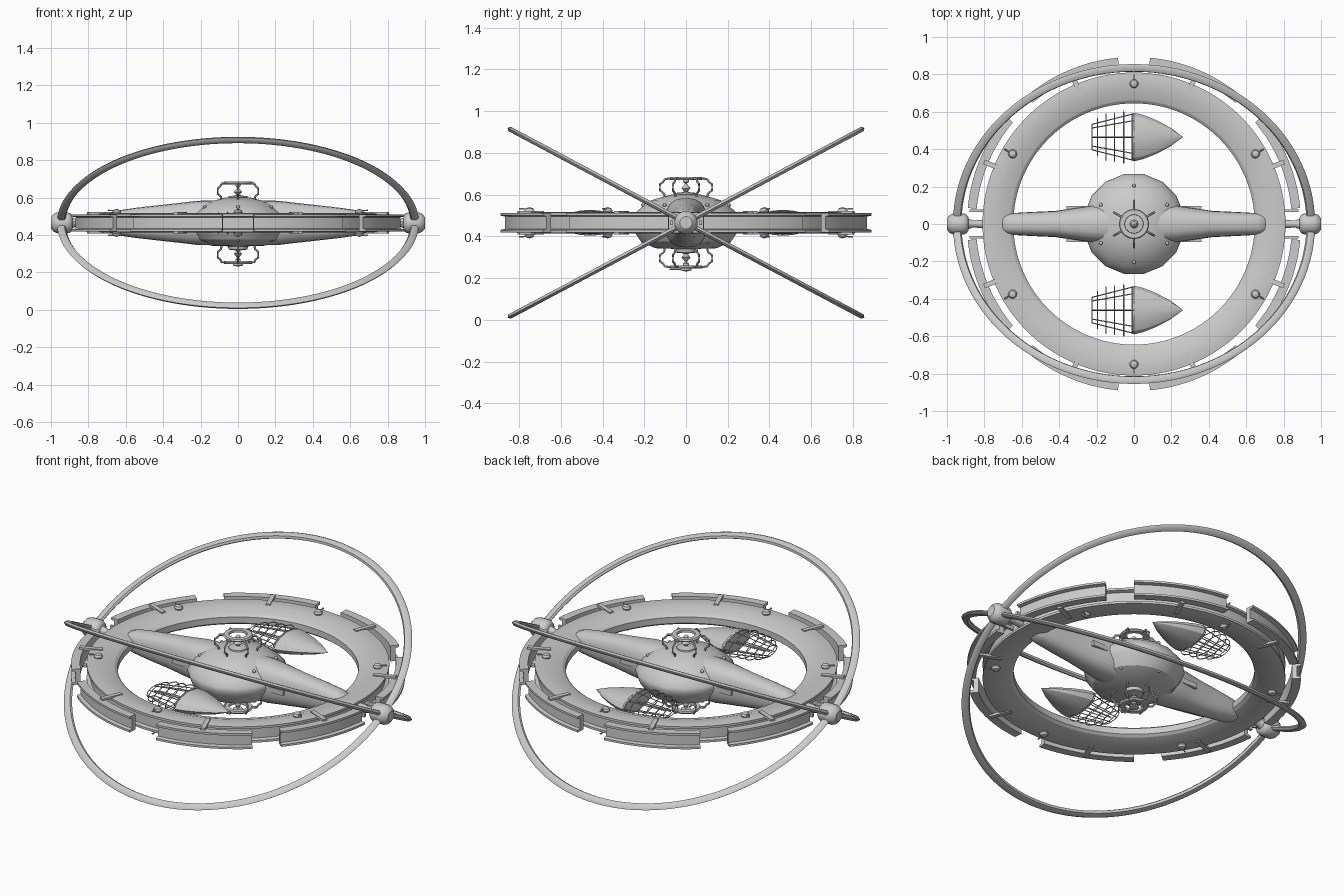
import bpy, bmesh, math
from math import sin, cos, radians, pi, tau
from mathutils import Vector, Matrix

cube = bpy.data.objects.get("Cube")
if cube:
    bpy.data.objects.remove(cube, do_unlink=True)

MID = 0.465  # height of the symmetry plane

grey = bpy.data.materials.new("hull grey")
grey.use_nodes = True
COLOUR = (0.6, 0.6, 0.6, 1)
grey.diffuse_color = COLOUR
grey.node_tree.nodes["Principled BSDF"].inputs["Base Color"].default_value = COLOUR


def finish(bm, name, matrix=None, angle=35):
    """Turn a bmesh into a shaded object placed relative to the mid plane."""
    if matrix:
        bm.transform(matrix)
    bmesh.ops.translate(bm, vec=(0, 0, MID), verts=bm.verts)
    bmesh.ops.recalc_face_normals(bm, faces=bm.faces)
    mesh = bpy.data.meshes.new(name)
    bm.to_mesh(mesh)
    bm.free()
    mesh.materials.append(grey)
    obj = bpy.data.objects.new(name, mesh)
    bpy.context.collection.objects.link(obj)
    bpy.ops.object.select_all(action='DESELECT')
    obj.select_set(True)
    bpy.context.view_layer.objects.active = obj
    bpy.ops.object.shade_smooth_by_angle(angle=radians(angle))
    return obj


def loft(bm, loops, closed):
    """Skin a row of equal vertex loops; cap the ends unless closed."""
    rows = [[bm.verts.new(p) for p in loop] for loop in loops]
    n = len(rows[0])
    pairs = list(zip(rows, rows[1:])) + ([(rows[-1], rows[0])] if closed else [])
    for a, b in pairs:
        for i in range(n):
            j = (i + 1) % n
            bm.faces.new((a[i], a[j], b[j], b[i]))
    if not closed:
        bm.faces.new(rows[0])
        bm.faces.new(rows[-1])


def sweep(bm, profile, start=0, end=360, steps=128):
    """Sweep a closed (radius, height) profile around z."""
    full = end - start >= 360
    loops = []
    for k in range(steps if full else steps + 1):
        a = radians(start + (end - start) * k / steps)
        loops.append([(r * cos(a), r * sin(a), z) for r, z in profile])
    loft(bm, loops, full)


def lathe(bm, profile, steps=16, matrix=Matrix()):
    """Revolve an open (radius, height) profile around z."""
    loops = [[matrix @ Vector((max(r, 0.0005) * cos(tau * k / steps),
                               max(r, 0.0005) * sin(tau * k / steps), z))
              for k in range(steps)] for r, z in profile]
    loft(bm, loops, False)


def tube(bm, points, radius, closed=False, sides=6):
    """Run a round tube along a list of points."""
    pts = [Vector(p) for p in points]
    loops = []
    for i, p in enumerate(pts):
        nxt = pts[(i + 1) % len(pts)] if closed else pts[min(i + 1, len(pts) - 1)]
        prv = pts[i - 1] if closed or i else p
        d = (nxt - prv).normalized()
        side = d.cross(Vector((0, 0, 1)) if abs(d.z) < 0.99 else Vector((1, 0, 0))).normalized()
        up = side.cross(d)
        loops.append([p + radius * (side * cos(tau * k / sides) + up * sin(tau * k / sides))
                      for k in range(sides)])
    loft(bm, loops, closed)


def box(bm, size, matrix):
    bmesh.ops.create_cube(bm, size=1, matrix=matrix @ Matrix.Diagonal((*size, 1)))


def spin(deg, axis='Z'):
    return Matrix.Rotation(radians(deg), 4, axis)


# Two tilted great rings with a pointed cross-section
for name, tilt in (("great_ring_a", 28), ("great_ring_b", -28)):
    bm = bmesh.new()
    sweep(bm, [(0.922, 0), (0.93, 0.012), (0.957, 0.012), (0.968, 0),
               (0.957, -0.012), (0.93, -0.012)], steps=160)
    finish(bm, name, spin(tilt, 'X'), 50)

# Pivot hubs, and the struts joining them to the main ring
for side, turn in (("left", 0), ("right", 180)):
    bm = bmesh.new()
    along_x = spin(turn) @ spin(90, 'Y')
    lathe(bm, [(0.035, 0.885), (0.05, 0.895), (0.056, 0.91), (0.056, 0.965),
               (0.048, 0.985), (0.03, 1.0)], 20, along_x)
    lathe(bm, [(0.012, 0.72), (0.022, 0.76), (0.024, 0.8), (0.018, 0.86),
               (0.03, 0.89)], 12, along_x)
    finish(bm, side + "_pivot_hub")

# Main flat ring with bevelled inner rim and grooved outer wall
bm = bmesh.new()
half = [(0.645, 0.018), (0.66, 0.03), (0.72, 0.05), (0.78, 0.052), (0.81, 0.048),
        (0.81, 0.035), (0.79, 0.03)]
sweep(bm, half + [(r, -z) for r, z in reversed(half)])
finish(bm, "main_ring", angle=20)

# Eight curved channel panels outside the ring
bm = bmesh.new()
half = [(0.845, 0.046), (0.893, 0.046), (0.893, 0.034), (0.872, 0.03)]
channel = half + [(r, -z) for r, z in reversed(half)]
for quarter in range(4):
    for a, b in ((5.5, 40), (50, 84.5)):
        sweep(bm, channel, quarter * 90 + a, quarter * 90 + b, 20)
finish(bm, "outer_panels")

# Radial brackets holding the panels, above and below
bm = bmesh.new()
for k in range(8):
    for z in (-0.05, 0.05):
        box(bm, (0.125, 0.026, 0.014), spin(22.5 + 45 * k) @ Matrix.Translation((0.805, 0, z)))
for k in (0, 180):
    for y in (-0.07, 0.07):
        box(bm, (0.1, 0.014, 0.02), spin(k) @ Matrix.Translation((0.83, y, 0)))
finish(bm, "panel_brackets")

# Small domed turrets, above and below, each with a short aerial
bm = bmesh.new()
for k in range(6):
    for flip in (0, 180):
        place = spin(30 + 60 * k) @ spin(flip, 'X') @ Matrix.Translation((0.75, 0, 0.045))
        lathe(bm, [(0.02, 0), (0.024, 0.012), (0.018, 0.024), (0, 0.03)], 12, place)
        tube(bm, [place @ Vector((0, 0, 0.02)), place @ Vector((0.05, 0, 0.022))], 0.004)
finish(bm, "ring_turrets")

# Central lens-shaped hull
bm = bmesh.new()
lathe(bm, [(0, 0.138), (0.07, 0.135), (0.11, 0.125), (0.17, 0.108), (0.235, 0.06), (0.268, 0.02),
           (0.272, 0), (0.262, -0.03), (0.22, -0.09), (0.15, -0.122), (0, -0.127)], 16, spin(11.25))
finish(bm, "central_hull", angle=30)

# Tapering arms from the hull to the ring
for side, turn in (("left", 0), ("right", 180)):
    bm = bmesh.new()
    loops = []
    for x, wide, tall in ((0.1, 0.105, 0.12), (0.22, 0.1, 0.118), (0.3, 0.088, 0.108),
                          (0.42, 0.07, 0.095), (0.55, 0.064, 0.08), (0.66, 0.058, 0.064),
                          (0.7, 0.052, 0.048), (0.715, 0.035, 0.03)):
        loop = []
        for k in range(20):
            c, s = cos(tau * k / 20), sin(tau * k / 20)
            loop.append((x, wide * math.copysign(abs(c) ** 0.75, c),
                         tall * math.copysign(abs(s) ** 0.85, s)))
        loops.append(loop)
    loft(bm, loops, False)
    # Side fairings at the arm root
    for y in (-0.085, 0.085):
        box(bm, (0.1, 0.02, 0.03), Matrix.Translation((0.31, y, 0)))
    finish(bm, side + "_arm", spin(turn))

# Caged instruments on the top and bottom of the hull
for name, flip in (("upper", 0), ("lower", 180)):
    bm = bmesh.new()
    sweep(bm, [(0.05, 0.205), (0.075, 0.205), (0.08, 0.212), (0.075, 0.22), (0.05, 0.22)], steps=32)
    for k in range(6):
        path = [(0.07, 0.212), (0.1, 0.21), (0.11, 0.195), (0.125, 0.185),
                (0.125, 0.155), (0.105, 0.14), (0.1, 0.11)]
        a = radians(30 + 60 * k)
        tube(bm, [(r * cos(a), r * sin(a), z) for r, z in path], 0.006)
    lathe(bm, [(0.055, 0.12), (0.05, 0.143), (0.02, 0.146), (0.008, 0.15), (0.022, 0.165),
               (0.004, 0.188), (0.014, 0.195), (0.014, 0.205), (0, 0.215)], 12)
    if flip:
        lathe(bm, [(0.008, 0.2), (0.008, 0.218), (0.026, 0.22), (0.026, 0.228),
                   (0, 0.234)], 12)
        tube(bm, [(0, 0, 0.224), (0, 0.08, 0.224)], 0.004)
    finish(bm, name + "_instrument_cage", spin(flip, 'X'))

# Rivet studs around the hull shoulder
bm = bmesh.new()
for k in range(6):
    for z in (-0.09, 0.085):
        bmesh.ops.create_uvsphere(bm, u_segments=8, v_segments=6, radius=0.01,
                                  matrix=spin(30 + 60 * k) @ Matrix.Translation((0.205, 0, z)))
finish(bm, "hull_studs")

# Two free pods: flattened pointed nose and a trailing wire basket
for side, y in (("front", -0.46), ("back", 0.465)):
    place = Matrix.Translation((0, y, 0)) @ Matrix.Diagonal((1, 1, 0.42, 1))
    bm = bmesh.new()
    lathe(bm, [(0.118, -0.01), (0.13, 0), (0.118, 0.05), (0.09, 0.12), (0.05, 0.195),
               (0, 0.262)], 12, spin(90, 'Y'))
    finish(bm, side + "_pod_nose", place, 25)

    bm = bmesh.new()
    for x, r in ((-0.01, 0.125), (-0.055, 0.14), (-0.105, 0.13), (-0.15, 0.125), (-0.195, 0.1)):
        tube(bm, [(x, r * cos(tau * k / 20), 0.42 * r * sin(tau * k / 20))
                  for k in range(20)], 0.003, True, 4)
    for k in range(8):
        c, s = cos(tau * k / 8), 0.42 * sin(tau * k / 8)
        tube(bm, [(0, 0.125 * c, 0.125 * s), (-0.225, 0.068 * c, 0.068 * s)], 0.003, sides=4)
    tube(bm, [(-0.225, 0.068 * cos(tau * k / 16), 0.028 * sin(tau * k / 16))
              for k in range(16)], 0.003, True, 4)
    tube(bm, [(0, 0, 0), (-0.225, 0, 0)], 0.004)
    finish(bm, side + "_pod_basket", Matrix.Translation((0, y, 0)))
